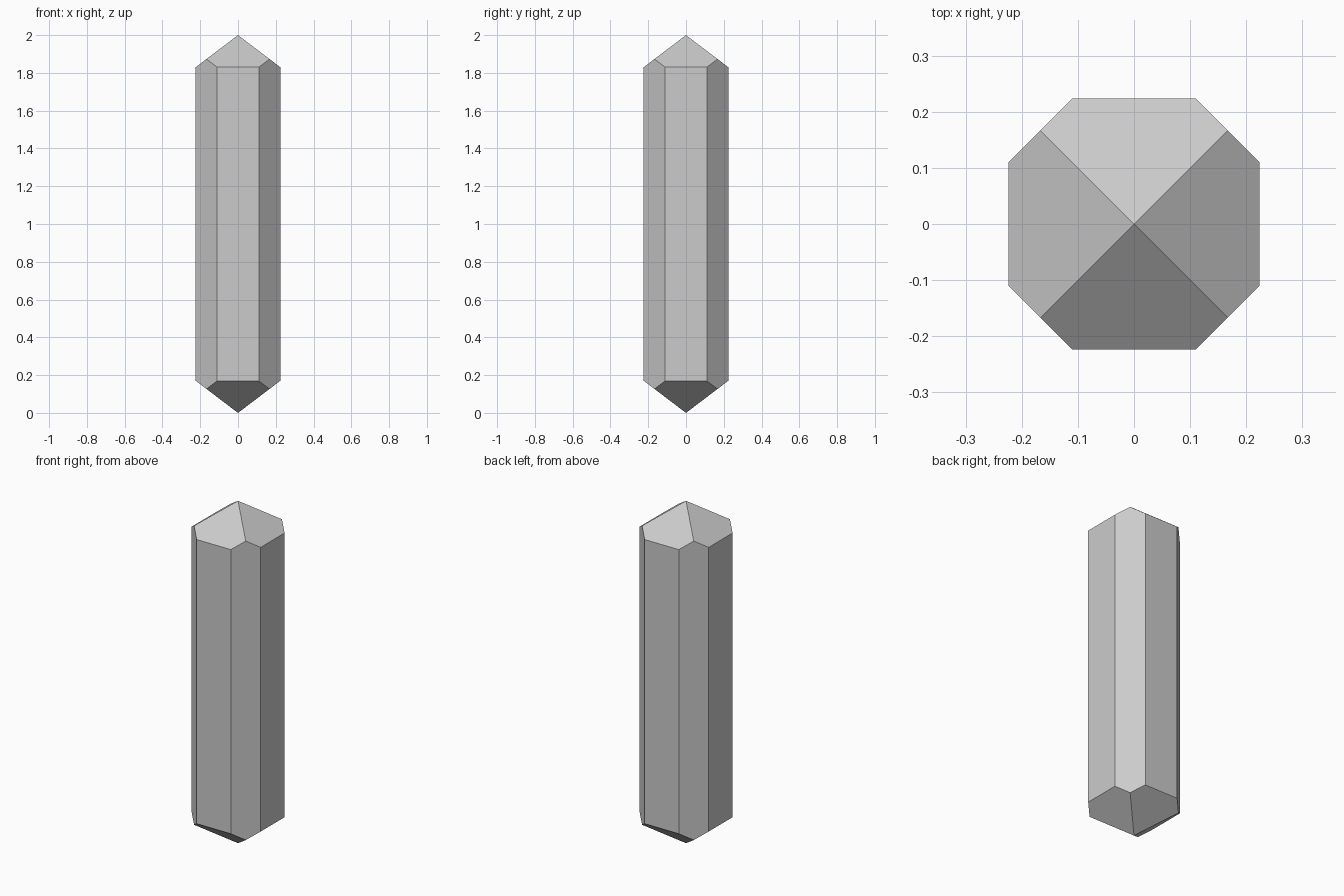
import bpy
import bmesh
import math
from itertools import product

cube = bpy.data.objects.get("Cube")
if cube:
    bpy.data.objects.remove(cube, do_unlink=True)

HALF_WIDTH = 0.224   # centre to each main side
HALF_FLAT = 0.11     # half the width of a main side
HALF_HEIGHT = 1.0
SLOPE = 0.17 / HALF_WIDTH

grey = bpy.data.materials.new("light_grey")
grey.use_nodes = True
colour = (0.6, 0.6, 0.6, 1)
grey.diffuse_color = colour
grey.node_tree.nodes["Principled BSDF"].inputs["Base Color"].default_value = colour


def tip_height(distance):
    """Height of the four-sided point at a distance from its axis."""
    return HALF_HEIGHT - SLOPE * distance


# Corners of the eight-sided shaft where it meets the four-sided points
middle = (HALF_WIDTH + HALF_FLAT) / 2
bm = bmesh.new()
for x, y in ((HALF_FLAT, HALF_WIDTH), (HALF_WIDTH, HALF_FLAT), (middle, middle)):
    z = tip_height(max(x, y))
    for sx, sy, sz in product((-1, 1), repeat=3):
        bm.verts.new((sx * x, sy * y, HALF_HEIGHT + sz * z))

# Tips of the two points
for z in (0, 2 * HALF_HEIGHT):
    bm.verts.new((0, 0, z))

# Wrap the corners in flat facets
bmesh.ops.convex_hull(bm, input=bm.verts[:])
bmesh.ops.dissolve_limit(bm, angle_limit=math.radians(1),
                         verts=bm.verts[:], edges=bm.edges[:])
bmesh.ops.recalc_face_normals(bm, faces=bm.faces[:])

mesh = bpy.data.meshes.new("crystal")
bm.to_mesh(mesh)
bm.free()
mesh.materials.append(grey)
crystal = bpy.data.objects.new("crystal", mesh)
bpy.context.collection.objects.link(crystal)
